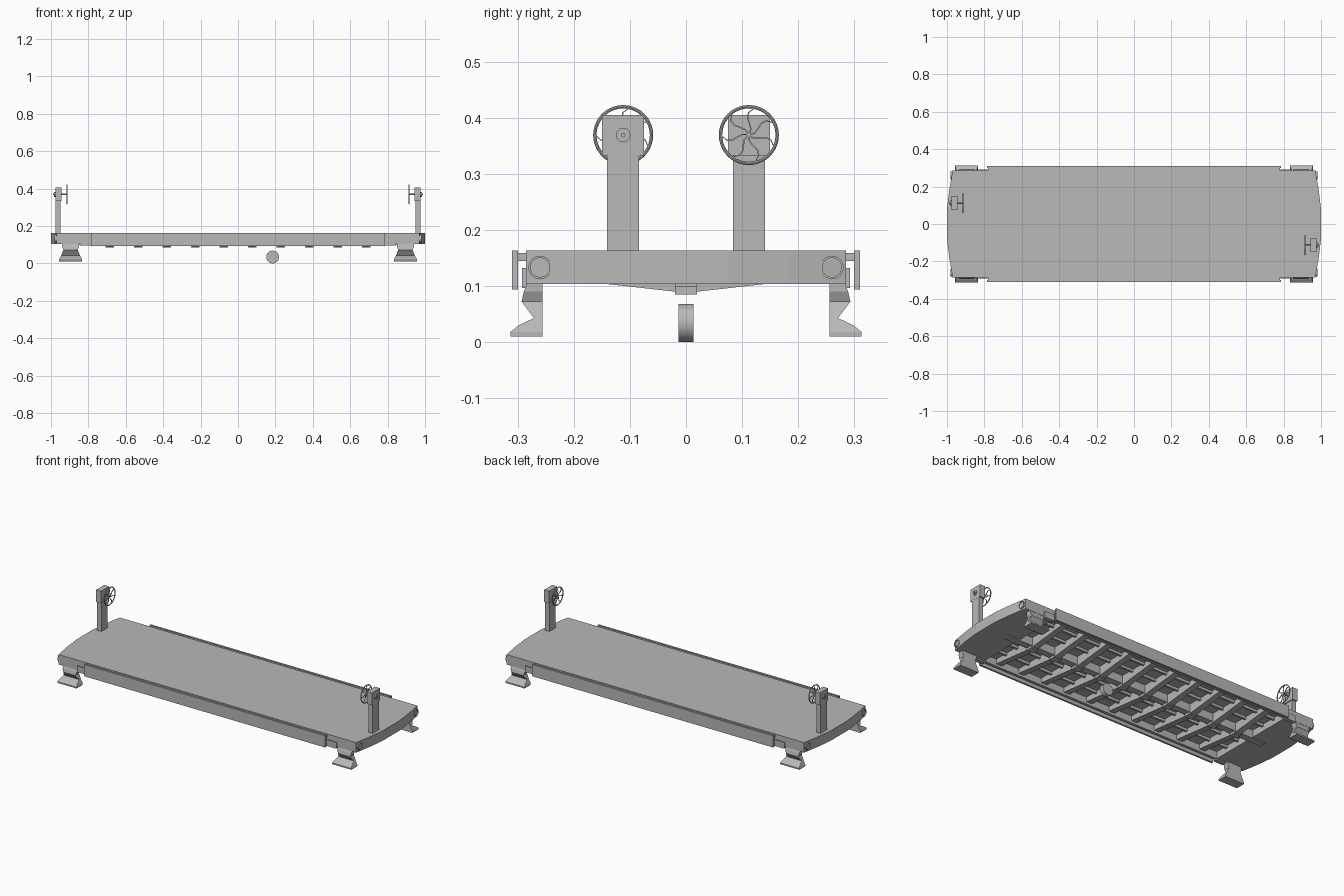
import bpy, bmesh, math
from mathutils import Vector

if "Cube" in bpy.data.objects:
    bpy.data.objects.remove(bpy.data.objects["Cube"])

grey = bpy.data.materials.new("plain grey")
grey.diffuse_color = (0.48, 0.48, 0.48, 1)
grey.use_nodes = True
grey.node_tree.nodes["Principled BSDF"].inputs["Base Color"].default_value = grey.diffuse_color


def finish(name, bm):
    bmesh.ops.recalc_face_normals(bm, faces=bm.faces)
    me = bpy.data.meshes.new(name)
    bm.to_mesh(me)
    bm.free()
    ob = bpy.data.objects.new(name, me)
    bpy.context.collection.objects.link(ob)
    me.materials.append(grey)
    return ob


def loft(name, rings):
    """Closed skin through equal-length rings of 3D points."""
    bm = bmesh.new()
    vs = [[bm.verts.new(p) for p in r] for r in rings]
    n = len(vs[0])
    for a, b in zip(vs, vs[1:]):
        for i in range(n):
            bm.faces.new((a[i], a[(i + 1) % n], b[(i + 1) % n], b[i]))
    bm.faces.new(vs[0])
    bm.faces.new(vs[-1])
    return finish(name, bm)


def box(name, x0, x1, y0, y1, z0, z1):
    return loft(name, [[(x0, y0, z), (x1, y0, z), (x1, y1, z), (x0, y1, z)] for z in (z0, z1)])


def smooth(ob):
    bpy.ops.object.select_all(action='DESELECT')
    ob.select_set(True)
    bpy.context.view_layer.objects.active = ob
    bpy.ops.object.shade_smooth_by_angle(angle=math.radians(35))


def lathe(name, centre, axis, profile, n=32, closed=False):
    """Spin (radius, offset) pairs about the x or y axis."""
    c = Vector(centre)
    rings = []
    for r, o in profile:
        ring = []
        for i in range(n):
            a = math.tau * i / n
            u, w = r * math.cos(a), r * math.sin(a)
            ring.append(c + (Vector((o, u, w)) if axis == 'x' else Vector((u, o, w))))
        rings.append(ring)
    if closed:
        bm = bmesh.new()
        vs = [[bm.verts.new(p) for p in r] for r in rings]
        for k in range(len(vs)):
            a, b = vs[k], vs[(k + 1) % len(vs)]
            for i in range(n):
                bm.faces.new((a[i], a[(i + 1) % n], b[(i + 1) % n], b[i]))
        ob = finish(name, bm)
    else:
        ob = loft(name, rings)
    smooth(ob)
    return ob


# deck plate with bowed ends
half = [(0.97, -0.285), (0.988, -0.18), (1.0, -0.077), (1.0, 0.077), (0.988, 0.18), (0.97, 0.285)]
outline = half + [(-x, -y) for x, y in half]
loft("deck", [[(x, y, z) for x, y in outline] for z in (0.145, 0.163)])

# deep end platforms
for s in (-1, 1):
    pts = [(s * x, y) for x, y in half] + [(s * 0.785, 0.285), (s * 0.785, -0.285)]
    loft("end_platform", [[(x, y, z) for x, y in pts] for z in (0.104, 0.146)])

# side beams, side skirts and their top flanges
for s in (-1, 1):
    box("side_beam", -0.79, 0.79, s * 0.27, s * 0.285, 0.104, 0.146)
    box("side_skirt", -0.785, 0.785, s * 0.299, s * 0.31, 0.094, 0.163)
    box("skirt_flange", -0.78, 0.78, s * 0.284, s * 0.3, 0.145, 0.159)
    for t in (-1, 1):
        box("skirt_bracket", t * 0.78, t * 0.845, s * 0.27, s * 0.292, 0.096, 0.132)

# underframe: centre sill, stringers and bellied cross beams
box("centre_sill", -0.87, 0.87, -0.02, 0.02, 0.098, 0.146)
for y in (-0.19, -0.1, 0.1, 0.19):
    box("stringer", -0.786, 0.786, y - 0.006, y + 0.006, 0.13, 0.146)
belly = [(-0.27, 0.146), (-0.27, 0.118), (-0.145, 0.104), (-0.02, 0.09),
         (0.02, 0.09), (0.145, 0.104), (0.27, 0.118), (0.27, 0.146)]
for i in range(10):
    x = -0.685 + i * 1.37 / 9
    loft("cross_beam", [[(x + d, y, z) for y, z in belly] for d in (-0.018, 0.018)])
    box("cross_beam_pad", x - 0.023, x + 0.023, -0.02, 0.02, 0.085, 0.105)

# flared feet: (height, half width, outer y)
foot = [(0.108, 0.046, 0.282), (0.09, 0.046, 0.289), (0.072, 0.038, 0.293), (0.043, 0.05, 0.271),
        (0.03, 0.057, 0.298), (0.018, 0.062, 0.313), (0.01, 0.062, 0.313)]
for sx in (-1, 1):
    for sy in (-1, 1):
        c = sx * 0.895
        loft("foot", [[(c - w, sy * 0.256, z), (c + w, sy * 0.256, z),
                       (c + w, sy * y, z), (c - w, sy * y, z)] for z, w, y in foot])
        # buffer socket ring on the end face
        lathe("buffer_socket", (sx * 0.974, sy * 0.26, 0.133), 'x',
              [(0.021, -sx * 0.012), (0.021, sx * 0.006), (0.017, sx * 0.006), (0.017, -sx * 0.012)],
              24, True)

# loose roller under the middle
lathe("roller", (0.185, 0, 0.034), 'y', [(0.034, -0.013), (0.034, 0.013)])

# hand brake stands, one at each end on opposite sides
for s in (-1, 1):
    yc, zc, wx = -s * 0.112, 0.369, s * 0.915
    box("brake_post", s * 0.949, s * 0.976, yc - 0.0285, yc + 0.0285, 0.162, 0.334)
    box("brake_head", s * 0.944, s * 0.977, yc - 0.0375, yc + 0.0375, 0.333, 0.405)
    lathe("brake_hub", (s * 0.977, yc, zc), 'x', [(0.013, 0), (0.013, s * 0.006)], 12)
    lathe("brake_shaft", (0, yc, zc), 'x', [(0.004, s * 0.912), (0.004, s * 0.99)], 12)
    # wheel rim
    rim = [(0.0505 + 0.003 * math.cos(a), 0.003 * math.sin(a))
           for a in (math.tau * k / 8 for k in range(8))]
    lathe("wheel_rim", (wx, yc, zc), 'x', rim, 40, True)
    # curved spokes
    for k in range(7):
        rings = []
        for j in range(6):
            r = 0.002 + 0.048 * j / 5
            a = math.tau * k / 7 + 0.75 * math.sin(math.pi * j / 5 * 0.8)
            d = Vector((0, math.cos(a), math.sin(a)))
            t = Vector((0, -d.z, d.y)) * 0.0013
            p = Vector((wx, yc, zc)) + d * r
            e = Vector((0.002, 0, 0))
            rings.append([p - t - e, p + t - e, p + t + e, p - t + e])
        loft("wheel_spoke", rings)
